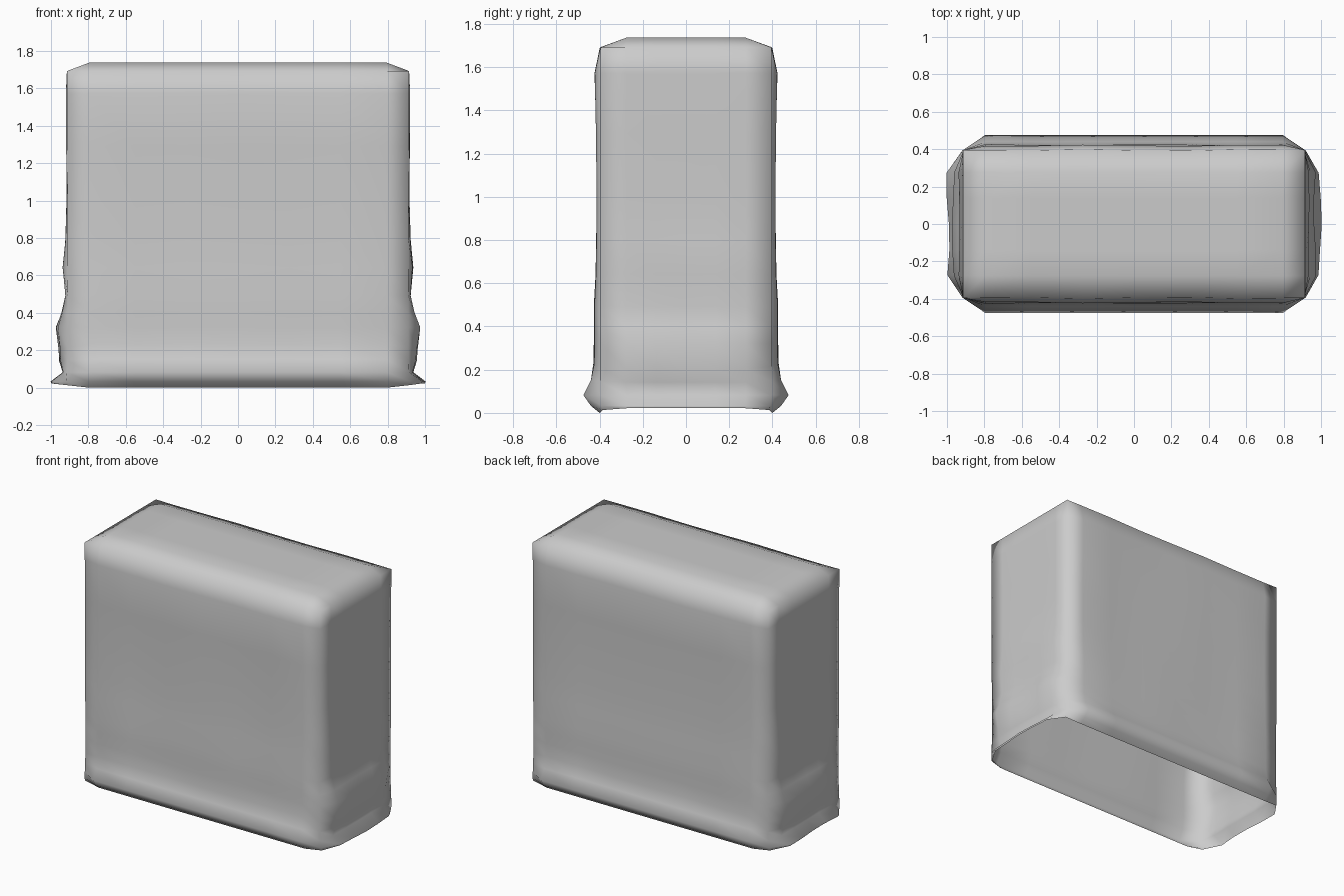
import bpy, bmesh, math

if "Cube" in bpy.data.objects:
    bpy.data.objects.remove(bpy.data.objects["Cube"])

# Soft grey fabric
fabric = bpy.data.materials.new("grey_fabric")
fabric.diffuse_color = (0.6, 0.6, 0.6, 1)
fabric.use_nodes = True
fabric.node_tree.nodes["Principled BSDF"].inputs["Base Color"].default_value = fabric.diffuse_color

# Column positions as fractions of the half width and half depth
FX = [-1, -0.87, -0.6, -0.3, 0, 0.3, 0.6, 0.87, 1]
FY = [-1, -0.7, -0.35, 0, 0.35, 0.7, 1]

# Wall rows: z on ends, z on long sides, corner x, corner y, end bulge, long bulge
ROWS = [
    (1.70, 1.70, 0.915, 0.395, 0.0, 0.0),
    (1.58, 1.58, 0.915, 0.395, 0.005, 0.025),
    (1.30, 1.30, 0.913, 0.395, 0.005, 0.018),
    (1.00, 1.00, 0.912, 0.395, 0.005, 0.015),
    (0.80, 0.80, 0.912, 0.395, 0.010, 0.017),
    (0.65, 0.65, 0.912, 0.395, 0.023, 0.020),
    (0.50, 0.50, 0.910, 0.395, 0.012, 0.028),
    (0.41, 0.41, 0.910, 0.395, 0.030, 0.028),
    (0.33, 0.33, 0.910, 0.395, 0.058, 0.028),
    (0.21, 0.24, 0.910, 0.395, 0.045, 0.030),
    (0.15, 0.16, 0.912, 0.395, 0.040, 0.045),
    (0.09, 0.09, 0.915, 0.395, 0.020, 0.080),
    (0.04, 0.04, 0.920, 0.390, 0.075, 0.050),
    (0.03, 0.008, 0.920, 0.385, 0.070, 0.015),
]

# Walk once round the cover, counter-clockwise
LOOP = ([(x, -1) for x in FX[:-1]] + [(1, y) for y in FY[:-1]]
        + [(x, 1) for x in FX[:0:-1]] + [(-1, y) for y in FY[:0:-1]])


def wall_point(row, fx, fy):
    z_end, z_long, cx, cy, b_end, b_long = row
    on_end, on_long = abs(fx) == 1, abs(fy) == 1
    x, y = fx * cx, fy * cy
    if on_end and on_long:                      # pinched corner
        return x, y, z_end * 0.6 + z_long * 0.4
    if on_end:                                  # creased short end
        crease = 1 + 0.12 * math.sin(4 * fy + 9 * z_end + fx)
        return x + fx * b_end * crease, y, z_end
    sway = 0.004 * math.sin(7 * x + 2 * z_long) if z_long > 0.2 else 0
    return x, y + fy * (b_long + sway), z_long


bm = bmesh.new()

# Four walls, from the top rim down to the tucked hem
rings = [[bm.verts.new(wall_point(r, *p)) for p in LOOP] for r in ROWS]
n = len(LOOP)
for upper, lower in zip(rings, rings[1:]):
    for i in range(n):
        j = (i + 1) % n
        bm.faces.new((upper[i], lower[i], lower[j], upper[j]))

# Padded top, joined to the rim
grid = dict(zip(LOOP, rings[0]))
for fx in FX[1:-1]:
    for fy in FY[1:-1]:
        grid[fx, fy] = bm.verts.new((fx * 0.915, fy * 0.395, 1.745))
for x0, x1 in zip(FX, FX[1:]):
    for y0, y1 in zip(FY, FY[1:]):
        bm.faces.new((grid[x0, y0], grid[x1, y0], grid[x1, y1], grid[x0, y1]))

# Stand the hem on the ground
low = min(v.co.z for v in bm.verts)
for v in bm.verts:
    v.co.z -= low
for f in bm.faces:
    f.smooth = True

mesh = bpy.data.meshes.new("fabric_cover")
bm.to_mesh(mesh)
bm.free()
mesh.materials.append(fabric)
cover = bpy.data.objects.new("fabric_cover", mesh)
bpy.context.collection.objects.link(cover)
